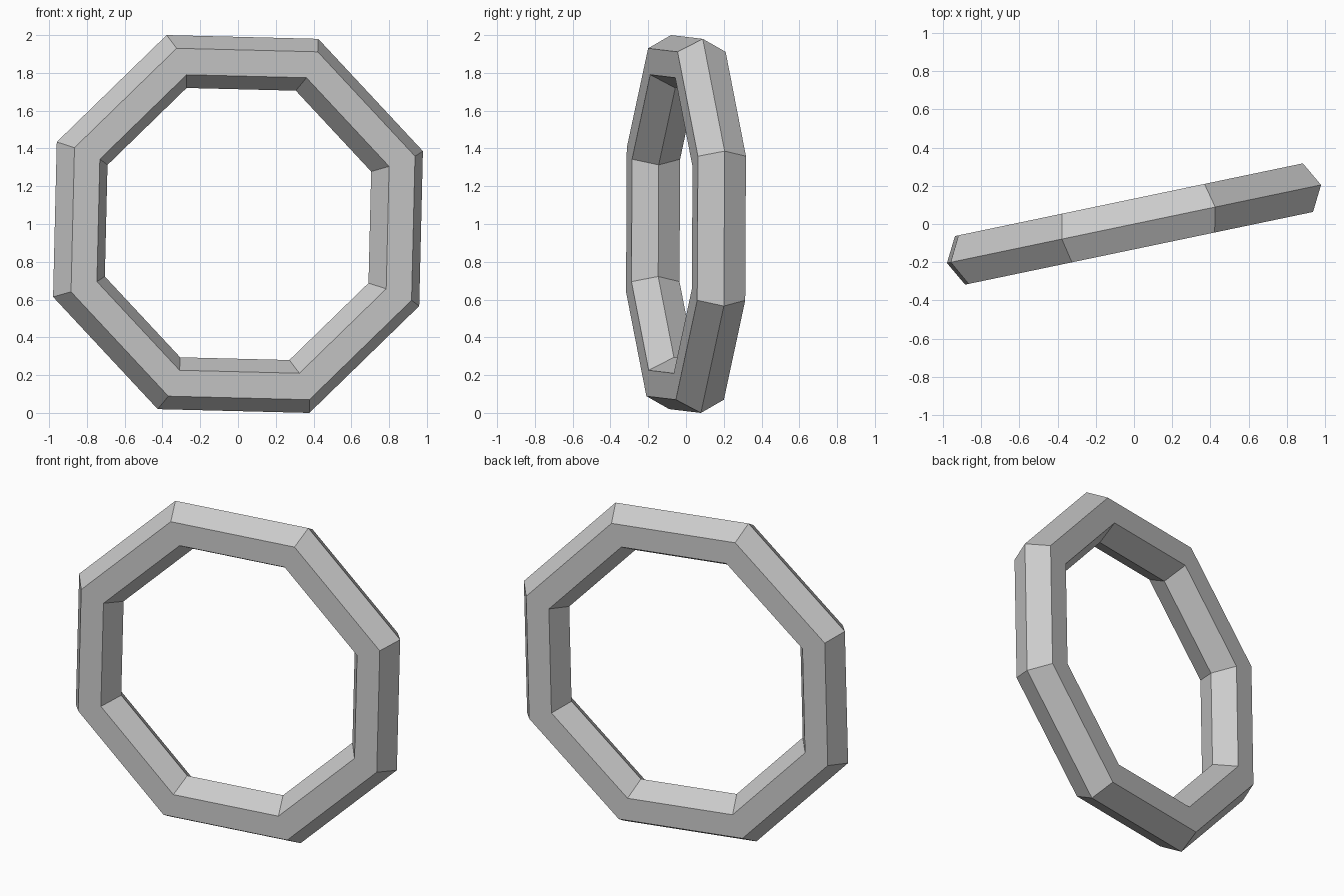
import bpy
from math import radians
from mathutils import Matrix

if "Cube" in bpy.data.objects:
    bpy.data.objects.remove(bpy.data.objects["Cube"])

# Octagonal ring with a hexagonal cross-section
bpy.ops.mesh.primitive_torus_add(major_segments=8, minor_segments=6,
                                 major_radius=0.922, minor_radius=0.15)
ring = bpy.context.object
ring.name = "octagonal_ring"

# Roll in its own plane, stand upright, then turn slightly about z
roll = Matrix.Rotation(radians(21.1), 4, 'Z')
upright = Matrix.Rotation(radians(90), 4, 'X')
turn = Matrix.Rotation(radians(11.8), 4, 'Z')
ring.data.transform(Matrix.Translation((0, 0, 1)) @ turn @ upright @ roll)

# Flat facets
for face in ring.data.polygons:
    face.use_smooth = False
